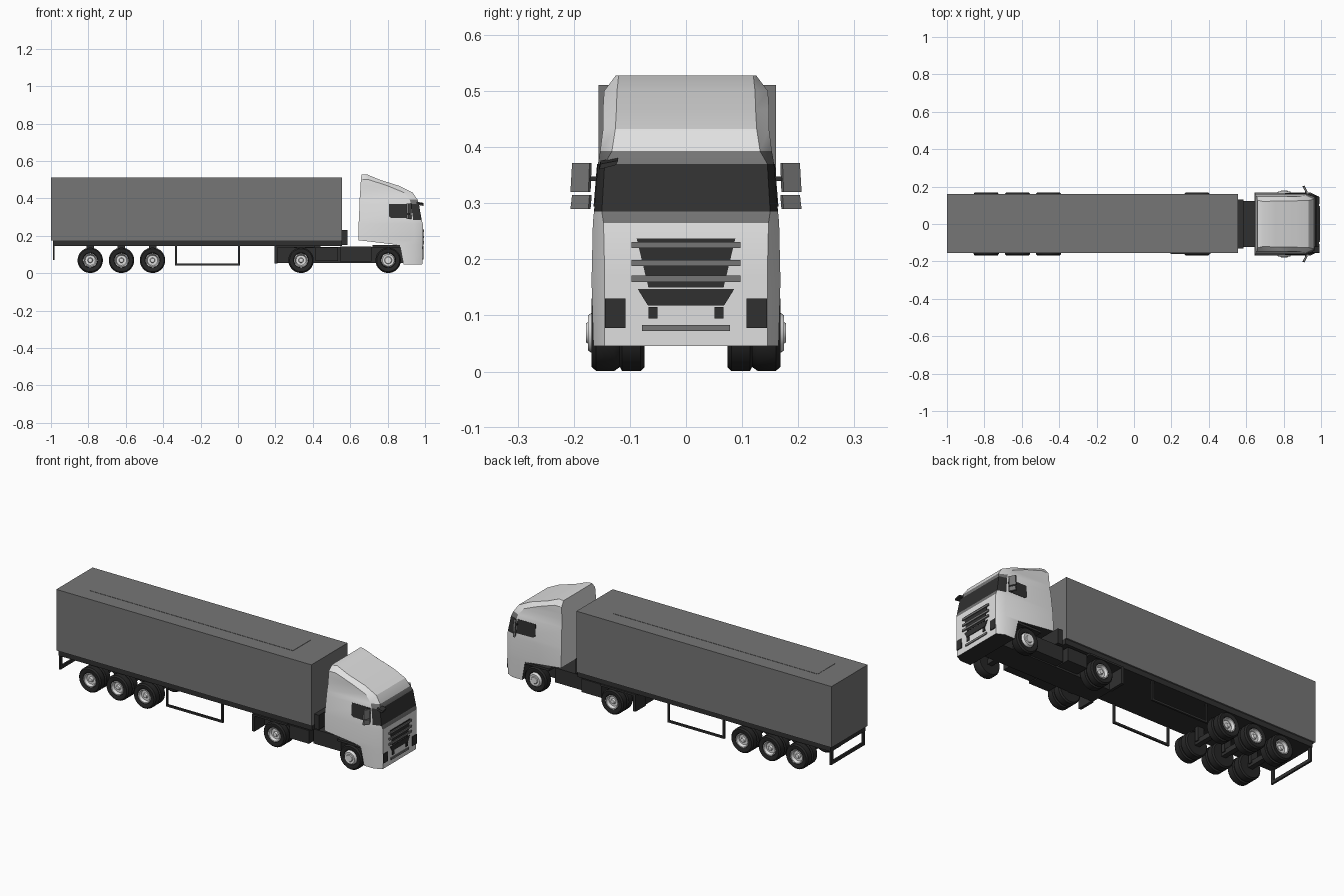
import bpy, bmesh, math
from mathutils import Vector, Matrix

cube = bpy.data.objects.get("Cube")
if cube:
    bpy.data.objects.remove(cube, do_unlink=True)


def material(name, v):
    m = bpy.data.materials.new(name)
    m.use_nodes = True
    m.diffuse_color = (v, v, v, 1)
    m.node_tree.nodes["Principled BSDF"].inputs["Base Color"].default_value = (v, v, v, 1)
    return m


LIGHT = material("light grey paint", 0.75)
MID = material("mid grey", 0.18)
DARK = material("dark grey", 0.03)
TYRE = material("tyre black", 0.02)


def finish(name, bm, mats, smooth=None):
    bmesh.ops.recalc_face_normals(bm, faces=bm.faces)
    me = bpy.data.meshes.new(name)
    bm.to_mesh(me)
    bm.free()
    for m in mats:
        me.materials.append(m)
    ob = bpy.data.objects.new(name, me)
    bpy.context.collection.objects.link(ob)
    if smooth:
        bpy.ops.object.select_all(action='DESELECT')
        ob.select_set(True)
        bpy.context.view_layer.objects.active = ob
        bpy.ops.object.shade_smooth_by_angle(angle=math.radians(smooth))
    return ob


def box(name, x, y, z, mat):
    """Box from (low, high) ranges on each axis."""
    bm = bmesh.new()
    bmesh.ops.create_cube(bm, size=1)
    for v in bm.verts:
        v.co = [r[0] if c < 0 else r[1] for c, r in zip(v.co, (x, y, z))]
    return finish(name, bm, [mat])


def sides(name, x, y, z, mat):
    """The same box on the left and the right."""
    for label, s in (("left", 1), ("right", -1)):
        box(f"{label}_{name}", x, sorted((s * y[0], s * y[1])), z, mat)


def plate(name, pts, depth, mat):
    """Flat polygon pushed out along a depth vector."""
    bm = bmesh.new()
    face = bm.faces.new([bm.verts.new(p) for p in pts])
    out = bmesh.ops.extrude_face_region(bm, geom=[face], use_keep_orig=True)
    for v in out["geom"]:
        if isinstance(v, bmesh.types.BMVert):
            v.co += Vector(depth)
    return finish(name, bm, [mat])


def lathe(name, profile, centre, s, mat, steps=28):
    """Spin (radius, depth) points around a sideways axle."""
    bm = bmesh.new()
    vs = [bm.verts.new((r, -s * d, 0)) for r, d in profile]
    edges = [bm.edges.new(p) for p in zip(vs, vs[1:])]
    bmesh.ops.spin(bm, geom=vs + edges, cent=(0, 0, 0), axis=(0, 1, 0),
                   angle=math.tau, steps=steps)
    bmesh.ops.remove_doubles(bm, verts=bm.verts, dist=1e-5)
    bmesh.ops.translate(bm, verts=bm.verts, vec=centre)
    return finish(name, bm, [mat], 35)


# Trailer body, roof panel, floor and front connector
box("trailer_body", (-1, 0.557), (-0.156, 0.16), (0.174, 0.511), MID)
box("trailer_roof_panel", (-0.86, 0.387), (-0.073, 0.08), (0.508, 0.5125), MID)
box("trailer_floor", (-0.99, 0.557), (-0.15, 0.152), (0.146, 0.175), DARK)
box("trailer_connector", (0.55, 0.585), (-0.13, 0.13), (0.15, 0.23), DARK)

# Side guards and rear underrun bar
sides("guard_bottom_rail", (-0.337, 0.01), (0.138, 0.148), (0.04, 0.051), DARK)
for n, x in (("rear", -0.337), ("front", 0.0)):
    sides(f"guard_{n}_post", (x, x + 0.01), (0.138, 0.148), (0.045, 0.15), DARK)
sides("underrun_post", (-0.99, -0.98), (0.13, 0.148), (0.07, 0.15), DARK)
box("underrun_bar", (-0.99, -0.98), (-0.148, 0.148), (0.07, 0.088), DARK)

# Tractor chassis, side tanks, fenders and mudflaps
box("tractor_frame", (0.2, 0.89), (-0.07, 0.07), (0.055, 0.14), DARK)
box("coupling_plate", (0.3, 0.44), (-0.08, 0.08), (0.135, 0.16), DARK)
sides("fuel_tank", (0.415, 0.535), (0.06, 0.145), (0.065, 0.138), DARK)
sides("battery_box", (0.545, 0.715), (0.06, 0.122), (0.062, 0.142), DARK)
sides("mudflap", (0.196, 0.212), (0.07, 0.16), (0.052, 0.145), DARK)
sides("rear_fender", (0.2, 0.41), (0.07, 0.16), (0.137, 0.147), DARK)
sides("front_fender", (0.72, 0.88), (0.07, 0.165), (0.138, 0.15), DARK)

# Wheels with tyres, rims and axles
Z = 0.069
WIDE = [(0, .025), (.037, .025), (.04, .003), (.045, 0), (.061, 0), (.068, .008),
        (.068, .04), (.06, .044), (.06, .05), (.068, .054), (.068, .087), (.061, .094), (0, .094)]
SINGLE = WIDE[:7] + [(.061, .05), (0, .05)]
DISHED = [(0, .005), (.011, .007), (.014, .018), (.027, .018), (.033, .003), (.038, .003), (.038, .03), (0, .03)]
BULGED = [(0, -.01), (.017, -.01), (.02, -.006), (.031, -.007), (.038, .003), (.038, .03), (0, .03)]
AXLES = (("trailer_rear", -0.79), ("trailer_middle", -0.623), ("trailer_front", -0.457),
         ("drive", 0.337), ("steering", 0.803))
for n, x in AXLES:
    steer = n == "steering"
    for label, s in (("left", 1), ("right", -1)):
        centre = (x, s * 0.168, Z)
        lathe(f"{n}_{label}_tyre", SINGLE if steer else WIDE, centre, s, TYRE)
        lathe(f"{n}_{label}_rim", BULGED if steer else DISHED, centre, s, LIGHT)
    box(f"{n}_axle", (x - 0.014, x + 0.014), (-0.13, 0.13), (Z - 0.014, Z + 0.014), DARK)
    if n.startswith("trailer"):
        sides(f"{n}_hanger", (x - 0.02, x + 0.02), (0.045, 0.065), (Z, 0.15), DARK)

# Cab: stacked rings of height, back x, corner x, front x, half width, front half width
RINGS = [
    (.046, .885, .945, .985, .165, .145),
    (.15, .865, .945, .988, .168, .145),
    (.176, .645, .945, .988, .168, .145),
    (.265, .645, .942, .988, .166, .147),
    (.285, .646, .937, .982, .164, .15),
    (.37, .65, .925, .967, .157, .145),
    (.393, .65, .918, .96, .153, .132),
    (.432, .653, .885, .933, .148, .126),
    (.467, .655, .8, .862, .148, .124),
    (.5, .657, .7, .757, .146, .123),
    (.528, .66, .672, .69, .125, .12),
]
bm = bmesh.new()
loops = []
for z, xb, xs, xf, hw, hf in RINGS:
    half = [(xb, hw), (xs, hw), (xf, hf)]
    loops.append([bm.verts.new((x, -y, z)) for x, y in half] +
                 [bm.verts.new((x, y, z)) for x, y in reversed(half)])
for band, (a, b) in enumerate(zip(loops, loops[1:])):
    for i in range(6):
        j = (i + 1) % 6
        f = bm.faces.new((a[i], a[j], b[j], b[i]))
        front = i in (1, 2, 3)
        if band == 4 and front or band < 2 and i == 5:
            f.material_index = 2      # windscreen and underside
        elif band == 5 and front or band == 3 and i == 2:
            f.material_index = 1      # visor and wiper strip
bm.faces.new(loops[0][::-1]).material_index = 2
bm.faces.new(loops[-1])
finish("cab", bm, [LIGHT, MID, DARK], 28)

# Door windows, mirrors and mirror arms
for label, s in (("left", 1), ("right", -1)):
    outline = [(.806, .37), (.806, .305), (.818, .296), (.922, .294), (.918, .37)]
    pts = [(x, s * (.1635 - .082 * (z - .285)), z) for x, z in outline]
    plate(f"{label}_door_window", pts, (0, s * 0.002, 0), DARK)
    for n, z0, z1 in (("main", .32, .372), ("lower", .29, .315)):
        pts = [(.918, s * .17, z0), (.902, s * .202, z0),
               (.902, s * .199, z1), (.918, s * .168, z1)]
        plate(f"{label}_{n}_mirror", pts, (.01, s * .004, 0), MID)
sides("mirror_arm", (0.914, 0.922), (0.15, 0.175), (0.34, 0.348), DARK)
plate("front_mirror", [(.955, -.155, .366), (.955, -.125, .374), (.955, -.121, .382),
                       (.955, -.152, .376)], (.036, 0, -.006), DARK)


# Front panel details
def front_plate(name, y_top, y_bottom, z_top, z_bottom, mat, x=0.984, mid=0, t=0.0065):
    pts = [(x, mid - y_top, z_top), (x, mid + y_top, z_top),
           (x, mid + y_bottom, z_bottom), (x, mid - y_bottom, z_bottom)]
    plate(name, pts, (t, 0, 0), mat)


front_plate("upper_grille", .088, .067, .237, .15, DARK)
front_plate("lower_grille", .086, .068, .147, .118, DARK)
for k, z in enumerate((.231, .199, .171)):
    front_plate(f"grille_bar_{k + 1}", .097, .097, z, z - .011, MID, x=0.986, t=0.009)
front_plate("bumper_bar", .078, .078, .083, .072, MID)
for label, s in (("left", 1), ("right", -1)):
    front_plate(f"{label}_headlight", .018, .018, .13, .078, DARK, mid=s * .126)
    front_plate(f"{label}_tow_hook", .008, .008, .115, .095, DARK, mid=s * .059)
